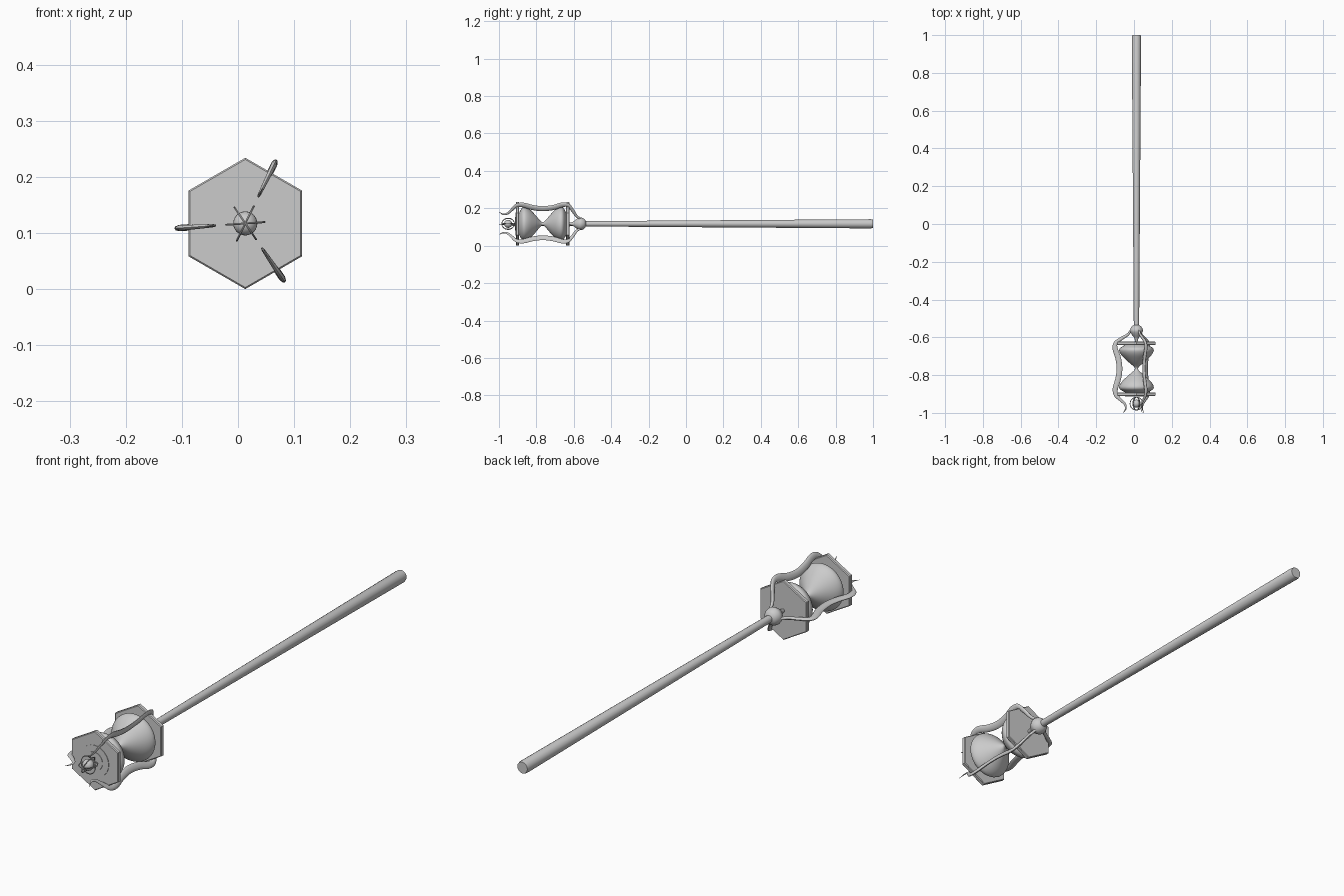
import bpy, bmesh, math
from mathutils import Vector

if "Cube" in bpy.data.objects:
    bpy.data.objects.remove(bpy.data.objects["Cube"])

CX, CZ = 0.013, 0.117   # the long axis of the staff


def polar(y, r, a, t=0.0):
    """Point at radius r, angle a around the axis, shifted t sideways."""
    return Vector((CX + r * math.cos(a) - t * math.sin(a), y,
                   CZ + r * math.sin(a) + t * math.cos(a)))


def skin(name, rings, smooth=True, closed=False):
    """Bridge equal-sized point rings into one surface."""
    bm = bmesh.new()
    vr = [[bm.verts.new(p) for p in ring] for ring in rings]
    n = len(vr[0])
    pairs = list(zip(vr, vr[1:])) + ([(vr[-1], vr[0])] if closed else [])
    for a, b in pairs:
        for i in range(n):
            j = (i + 1) % n
            bm.faces.new((a[i], a[j], b[j], b[i]))
    if not closed:
        bm.faces.new(vr[0])
        bm.faces.new(vr[-1])
    bmesh.ops.recalc_face_normals(bm, faces=bm.faces)
    me = bpy.data.meshes.new(name)
    bm.to_mesh(me)
    bm.free()
    ob = bpy.data.objects.new(name, me)
    bpy.context.collection.objects.link(ob)
    if smooth:
        bpy.ops.object.select_all(action='DESELECT')
        ob.select_set(True)
        bpy.context.view_layer.objects.active = ob
        bpy.ops.object.shade_smooth_by_angle(angle=math.radians(40))
    return ob


def lathe(name, profile, sides=32, smooth=True):
    return skin(name, [[polar(y, max(r, 0.0005), math.pi / 2 + 2 * math.pi * i / sides)
                        for i in range(sides)] for y, r in profile], smooth)


def spline(pts, steps=8):
    """Catmull-Rom through tuples."""
    v = [Vector(p) for p in pts]
    v = [2 * v[0] - v[1]] + v + [2 * v[-1] - v[-2]]
    out = []
    for k in range(1, len(v) - 2):
        p0, p1, p2, p3 = v[k - 1:k + 3]
        for s in range(steps):
            t = s / steps
            out.append(0.5 * (2 * p1 + (p2 - p0) * t + (2 * p0 - 5 * p1 + 4 * p2 - p3) * t * t
                              + (3 * p1 - p0 - 3 * p2 + p3) * t ** 3))
    return out + [v[-2]]


# tapered shaft and teardrop knob
lathe("shaft", [(-0.56, 0.014), (0.99, 0.0245), (1.0, 0.022)], 16)
knob = spline([(-0.535, 0.014), (-0.545, 0.027), (-0.565, 0.034), (-0.585, 0.025),
               (-0.605, 0.011), (-0.63, 0.005)], 4)
lathe("knob", [(p.x, p.y) for p in [Vector((q[0], q[1])) for q in knob]], 24)

# hexagonal end plates
for name, y in (("rear_plate", -0.632), ("front_plate", -0.901)):
    lathe(name, [(y - 0.009, 0.114), (y - 0.006, 0.117), (y + 0.006, 0.117),
                 (y + 0.009, 0.114)], 6, False)
# shallow stepped disc on the front plate
lathe("front_disc", [(-0.905, 0.0615), (-0.912, 0.0615), (-0.912, 0.036),
                     (-0.914, 0.036)], 40)

# hourglass
half = [(0.0, 0.009), (0.012, 0.015), (0.04, 0.048), (0.07, 0.078), (0.093, 0.091),
        (0.108, 0.088), (0.119, 0.072), (0.126, 0.058)]
prof = [(-0.766 - d, r) for d, r in reversed(half)] + [(-0.766 + d, r) for d, r in half[1:]]
lathe("hourglass", [(p[0], p[1]) for p in spline(prof, 4)], 40)

# caged orb in front of the plate
OY = -0.951
lathe("orb", [(OY - 0.0215 * math.cos(math.pi * i / 12), 0.0215 * math.sin(math.pi * i / 12))
              for i in range(13)], 24)
for k in range(3):
    a = math.radians(64 + 60 * k)
    rings = []
    for i in range(32):
        u = 2 * math.pi * i / 32
        rings.append([polar(OY + (0.034 + 0.002 * math.cos(w)) * math.cos(u),
                            (0.034 + 0.002 * math.cos(w)) * math.sin(u), a,
                            0.002 * math.sin(w))
                      for w in (j * math.pi / 3 for j in range(6))])
    skin("orb_ring_%d" % (k + 1), rings, closed=True)

# three curved arms: y, radius, half width, half thickness
path = spline([(-0.56, 0.028, 0.005, 0.005), (-0.585, 0.046, 0.007, 0.006),
               (-0.608, 0.082, 0.009, 0.006), (-0.632, 0.111, 0.011, 0.006),
               (-0.665, 0.112, 0.014, 0.006), (-0.71, 0.097, 0.015, 0.006),
               (-0.766, 0.09, 0.015, 0.006), (-0.82, 0.097, 0.015, 0.006),
               (-0.87, 0.112, 0.014, 0.006), (-0.905, 0.109, 0.011, 0.005),
               (-0.932, 0.083, 0.008, 0.004), (-0.955, 0.061, 0.006, 0.003),
               (-0.978, 0.057, 0.004, 0.002), (-1.0, 0.07, 0.0006, 0.0006)], 5)
for k in range(3):
    a = math.radians(64 + 120 * k)
    rings = []
    for i, p in enumerate(path):
        q0, q1 = path[max(i - 1, 0)], path[min(i + 1, len(path) - 1)]
        d = Vector((q1[0] - q0[0], q1[1] - q0[1])).normalized()
        ring = []
        for j in range(10):
            w = 2 * math.pi * j / 10
            h = p[2] * math.cos(w)
            ring.append(polar(p[0] - d.y * h, p[1] + d.x * h, a, p[3] * math.sin(w)))
        rings.append(ring)
    skin("arm_%d" % (k + 1), rings)
